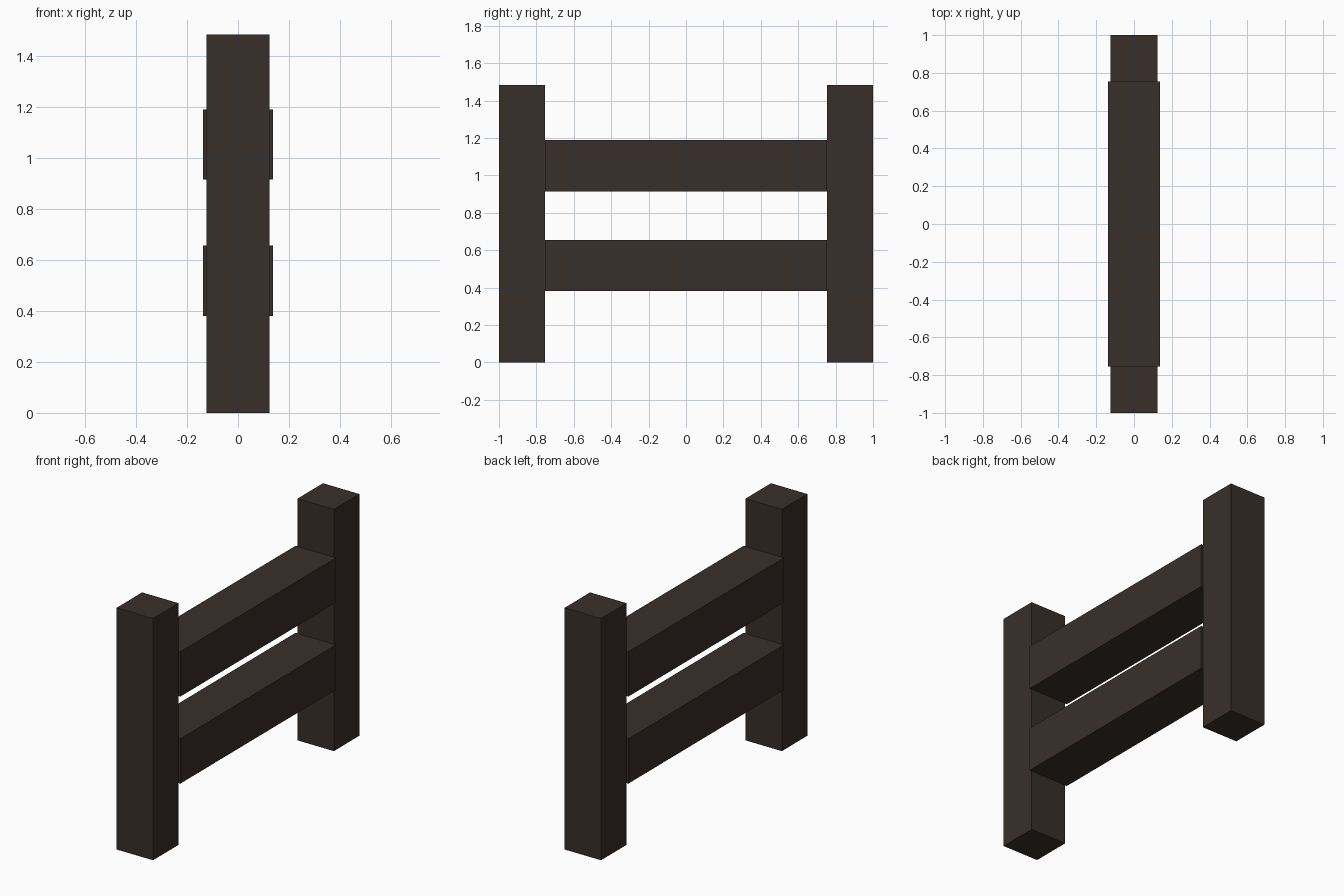
import bpy

if "Cube" in bpy.data.objects:
    bpy.data.objects.remove(bpy.data.objects["Cube"])

wood = bpy.data.materials.new("dark_wood")
wood.diffuse_color = (0.04, 0.028, 0.023, 1)
wood.use_nodes = True
wood.node_tree.nodes["Principled BSDF"].inputs["Base Color"].default_value = wood.diffuse_color


def box(name, size, centre):
    bpy.ops.mesh.primitive_cube_add(size=1, location=centre)
    ob = bpy.context.object
    ob.name = name
    ob.scale = size
    bpy.ops.object.transform_apply(location=False, rotation=False, scale=True)
    ob.data.materials.append(wood)


POST_W, POST_H = 0.247, 1.483
RAIL_W, RAIL_L = 0.275, 1.51

# square end posts
for name, side in (("front_post", -1), ("back_post", 1)):
    box(name, (POST_W, POST_W, POST_H), (0, side * (1 - POST_W / 2), POST_H / 2))

# square rails, slightly wider than the posts and just sunk into them
for name, z in (("lower_rail", 0.518), ("upper_rail", 1.052)):
    box(name, (RAIL_W, RAIL_L, RAIL_W), (0, 0, z))
